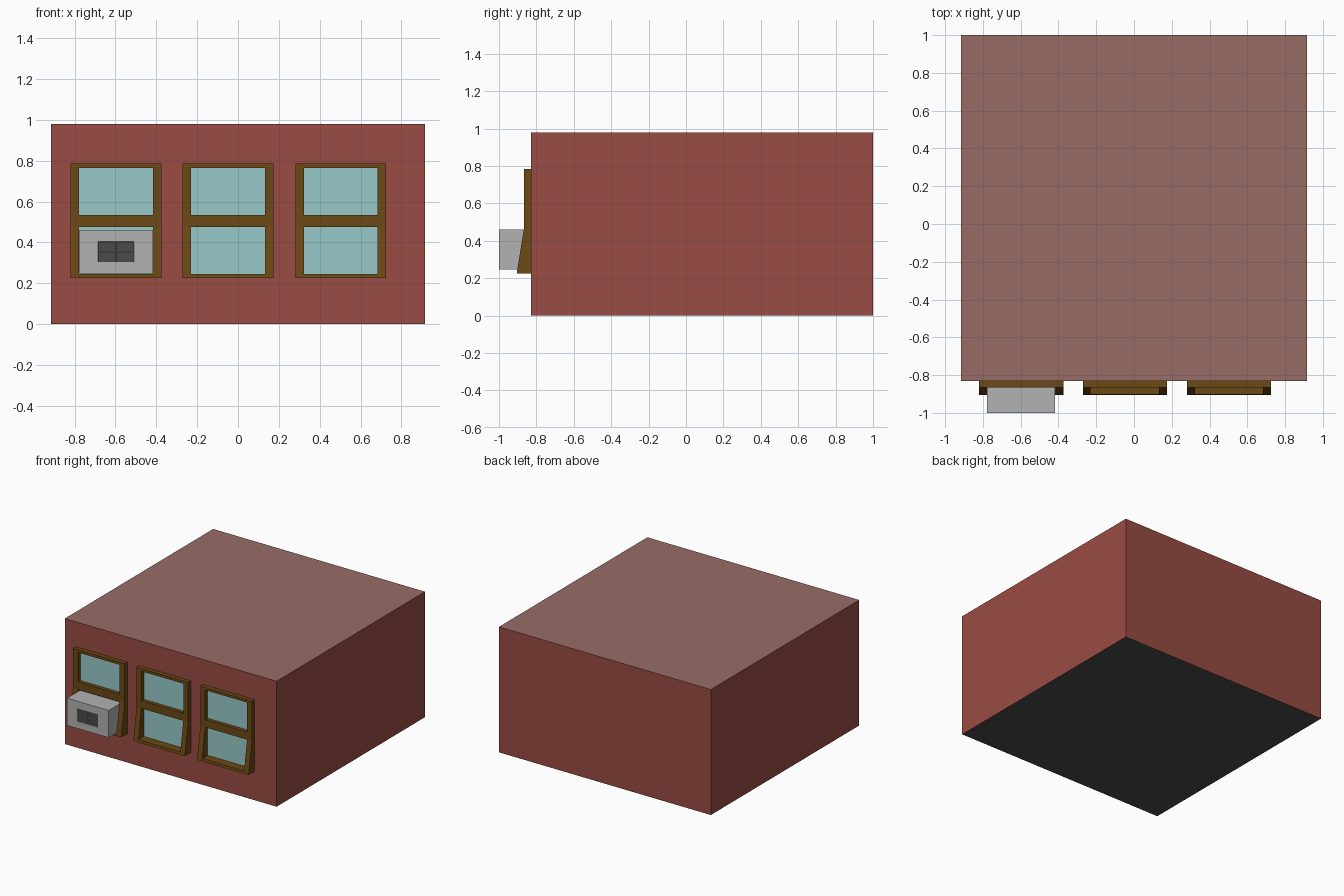
import bpy, bmesh

if "Cube" in bpy.data.objects:
    bpy.data.objects.remove(bpy.data.objects["Cube"])


def srgb(r, g, b):
    f = lambda c: (c / 255 / 12.92) if c < 11 else ((c / 255 + 0.055) / 1.055) ** 2.4
    return (f(r), f(g), f(b), 1)


def material(name, *rgb):
    m = bpy.data.materials.new(name)
    m.diffuse_color = srgb(*rgb)
    m.use_nodes = True
    m.node_tree.nodes["Principled BSDF"].inputs["Base Color"].default_value = m.diffuse_color
    return m


brick = material("brick", 152, 76, 66)
roofing = material("roofing", 152, 108, 102)
concrete = material("concrete", 75, 75, 75)
wood = material("wood", 108, 72, 20)
glass = material("glass", 152, 202, 202)
casing = material("casing", 178, 178, 178)
grille = material("grille", 75, 75, 75)


def finish(bm, name, *mats):
    me = bpy.data.meshes.new(name)
    bm.to_mesh(me)
    bm.free()
    for m in mats:
        me.materials.append(m)
    ob = bpy.data.objects.new(name, me)
    bpy.context.collection.objects.link(ob)
    return ob


def box(x0, x1, y0, y1, z0, z1):
    bm = bmesh.new()
    for v in bmesh.ops.create_cube(bm, size=1)["verts"]:
        v.co = ((x0, x1)[v.co.x > 0], (y0, y1)[v.co.y > 0], (z0, z1)[v.co.z > 0])
    bm.normal_update()
    return bm


WALL = -0.83

# Building block: brick walls, separate roof and underside colours
bm = box(-0.915, 0.915, WALL, 1, 0, 0.98)
for f in bm.faces:
    f.material_index = 1 if f.normal.z > 0.5 else 2 if f.normal.z < -0.5 else 0
finish(bm, "building", brick, roofing, concrete)

# Window frames: gridded front with two openings, flared lower half, extruded to the wall
ROWS = [(0.225, -0.905), (0.245, -0.902), (0.475, -0.865),
        (0.535, -0.865), (0.765, -0.865), (0.785, -0.865)]
COLS = [-0.2225, -0.181, 0.181, 0.2225]


def window_frame(cx):
    bm = bmesh.new()
    grid = [[bm.verts.new((cx + x, y, z)) for x in COLS] for z, y in ROWS]
    for r in range(5):
        for c in range(3):
            if c == 1 and r in (1, 3):
                continue
            bm.faces.new((grid[r][c], grid[r][c + 1], grid[r + 1][c + 1], grid[r + 1][c]))
    ext = bmesh.ops.extrude_face_region(bm, geom=bm.faces[:], use_keep_orig=True)
    for v in ext["geom"]:
        if isinstance(v, bmesh.types.BMVert):
            v.co.y = WALL
    bmesh.ops.recalc_face_normals(bm, faces=bm.faces[:])
    finish(bm, "window_frame", wood)


for cx in (-0.597, -0.048, 0.503):
    window_frame(cx)
    for name, z0, z1 in (("lower_pane", 0.245, 0.475), ("upper_pane", 0.535, 0.765)):
        finish(box(cx - 0.181, cx + 0.181, WALL - 0.005, WALL, z0, z1), name, glass)

# Air conditioner: box whose front is cut into a 4 x 4 recessed grille
bm = box(-0.777, -0.417, -1, WALL, 0.247, 0.46)
front = [f for f in bm.faces if f.normal.y < -0.5]
bmesh.ops.inset_region(bm, faces=front, thickness=0.008)
for axis in (0, 2):
    edges = {e for f in bm.faces if f.normal.y < -0.5 and abs(f.calc_center_median().x + 0.597) < 0.1
             and abs(f.calc_center_median().z - 0.3535) < 0.09 for e in f.edges
             if abs((e.verts[0].co - e.verts[1].co)[axis]) > 0.01}
    bmesh.ops.subdivide_edges(bm, edges=list(edges), cuts=3, use_grid_fill=True)
    bm.normal_update()
cells = [f for f in bm.faces if f.normal.y < -0.5 and len(f.verts) == 4
         and all(-0.77 < v.co.x < -0.424 and 0.254 < v.co.z < 0.453 for v in f.verts)]
bmesh.ops.inset_individual(bm, faces=cells, thickness=0.0025)
for f in cells:
    f.material_index = 1
    for v in f.verts:
        v.co.y += 0.004
bm.normal_update()
finish(bm, "air_conditioner", casing, grille)
